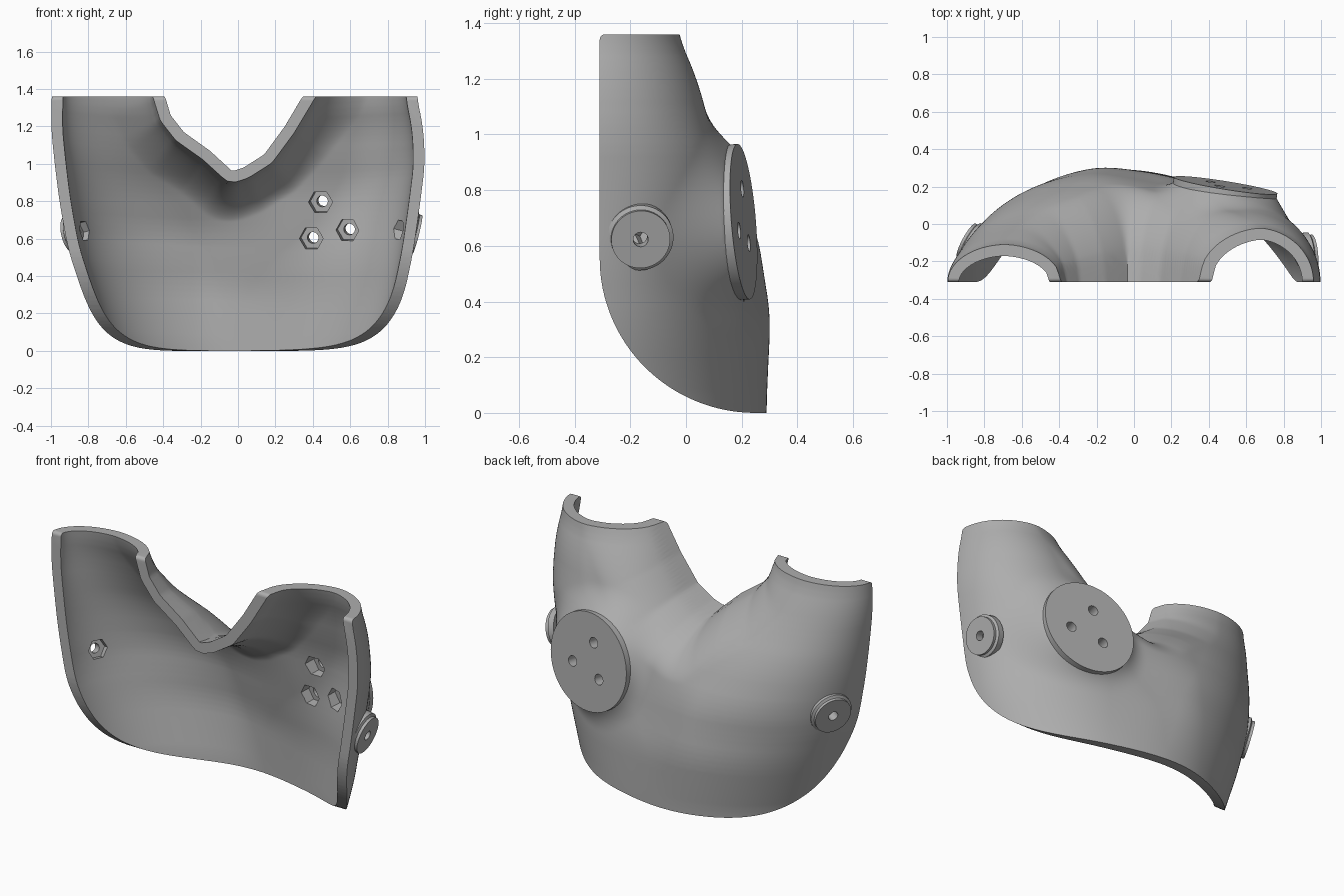
import bpy, bmesh, math
from mathutils import Vector, geometry

if "Cube" in bpy.data.objects:
    bpy.data.objects.remove(bpy.data.objects["Cube"])

grey = bpy.data.materials.new("moulded_grey")
grey.use_nodes = True
grey.diffuse_color = (0.42, 0.42, 0.42, 1)
grey.node_tree.nodes["Principled BSDF"].inputs["Base Color"].default_value = grey.diffuse_color

FRONT, TOP, WALL = -0.31, 1.36, 0.06
COLS, ROWS = 210, 130

# Outline tables: (height, value)
LEFT_X = [(0, -.73), (.3, -.83), (.55, -.91), (.8, -.955), (1, -.98), (1.2, -1), (1.36, -.995)]
RIGHT_X = [(0, .80), (.3, .89), (.55, .94), (.8, .975), (1, 1), (1.2, .99), (1.36, .955)]
DEPTH_L = [(0, .61), (.35, .622), (.65, .565), (.9, .45), (1.1, .32), (1.36, .19)]
DEPTH_R = [(0, .58), (.3, .56), (.45, .52), (.65, .48), (.9, .44), (1.05, .39), (1.2, .35), (1.36, .28)]
ROUND_L = [(0, .76), (.5, .77), (.9, .58), (1.1, .45), (1.36, .305)]
ROUND_R = [(0, .8), (.3, .85), (.5, .75), (.7, .55), (.9, .45), (1.1, .4), (1.36, .305)]
ROUND_NOTCH = [(.9, .25), (1.36, .32)]
NOTCH = [Vector(p) for p in ((-.41, 1.6), (-.39, 1.36), (-.36, 1.26), (-.29, 1.17), (-.15, 1.07),
                             (-.03, .96), (.03, .98), (.14, 1.05), (.25, 1.2), (.345, 1.36), (.48, 1.6))]

# Large mounting pad on the back
PAD_C, PAD_N, PAD_R = Vector((.49, .207, .687)), Vector((.16, 1, .08)).normalized(), .28


def lerp(table, z):
    if z <= table[0][0]:
        return table[0][1]
    for (a, va), (b, vb) in zip(table, table[1:]):
        if z <= b:
            return va + (vb - va) * (z - a) / (b - a)
    return table[-1][1]


def smooth(table, z):
    return sum(lerp(table, z + k * .035) for k in (-2, -1, 0, 1, 2)) / 5


def quarter(t):
    s = min(abs(t), 1)
    return math.copysign(math.sqrt(1 - (1 - s) ** 2), t)


def soft_quarter(t, e=.07):
    return t * quarter(e) / e if abs(t) < e else quarter(t)


def notch_distance(x, z):
    # Distance to the notch line, negative inside the opening
    p, best, sign = Vector((x, z)), 9, 1
    for a, b in zip(NOTCH, NOTCH[1:]):
        q, f = geometry.intersect_point_line(p, a, b)
        best = min(best, (p - a.lerp(b, min(1, max(0, f)))).length)
        if a.x <= x <= b.x and z > a.y + (b.y - a.y) * (x - a.x) / (b.x - a.x):
            sign = -1
    return best * sign


def back_y(x, z, xl, xr):
    k = min(1, max(0, (x + .25) / .6))
    k = k * k * (3 - 2 * k)
    depth = smooth(DEPTH_L, z) * (1 - k) + smooth(DEPTH_R, z) * k
    sides = quarter(max(0, x - xl) / smooth(ROUND_L, z)) * quarter(max(0, xr - x) / smooth(ROUND_R, z))
    return FRONT + depth * sides * soft_quarter(notch_distance(x, z) / smooth(ROUND_NOTCH, z))


def pad_y(x, z):
    return PAD_C.y - ((x - PAD_C.x) * PAD_N.x + (z - PAD_C.z) * PAD_N.z) / PAD_N.y


def pad_fillet(co):
    # Raise the outer skin into a concave fillet round the pad
    level = pad_y(co.x, co.z) - .02
    s = (math.hypot(co.x - PAD_C.x, co.z - PAD_C.z) - .268) / .14
    if level > co.y > FRONT - .01 and s < 1:
        co.y = level + (co.y - level) * (1 - (1 - max(0, s)) ** 2.3)


def finish(name, bm):
    bmesh.ops.recalc_face_normals(bm, faces=bm.faces)
    me = bpy.data.meshes.new(name)
    bm.to_mesh(me)
    bm.free()
    me.materials.append(grey)
    ob = bpy.data.objects.new(name, me)
    bpy.context.collection.objects.link(ob)
    return ob


def lathe(bm, profile, centre, axis, sides=64):
    # Closed solid of revolution from (radius, offset along axis) points
    rot = Vector(axis).to_track_quat('Z', 'Y')
    rings = [[bm.verts.new(Vector(centre) + rot @ Vector((r * math.cos(math.tau * i / sides),
              r * math.sin(math.tau * i / sides), h))) for i in range(sides)] for r, h in profile]
    for a, b in zip(rings, rings[1:]):
        for i in range(sides):
            j = (i + 1) % sides
            bm.faces.new((a[i], a[j], b[j], b[i]))
    bm.faces.new(rings[0][::-1])
    bm.faces.new(rings[-1])


# Shell skin: rows by height, columns from side to side
bm = bmesh.new()
grid = []
for r in range(ROWS + 1):
    z = -.06 + (TOP + .12) * r / ROWS
    xl, xr = smooth(LEFT_X, z), smooth(RIGHT_X, z)
    row = [(xl, FRONT - .15)]
    for c in range(COLS + 1):
        x = (xl + xr) / 2 - (xr - xl) / 2 * math.cos(math.pi * c / COLS)
        row.append((x, back_y(x, z, xl, xr)))
    row.append((xr, FRONT - .15))
    grid.append([bm.verts.new((x, y, z)) for x, y in row])
for a, b in zip(grid, grid[1:]):
    for i in range(len(a) - 1):
        bm.faces.new((a[i + 1], a[i], b[i], b[i + 1]))
bm.normal_update()

# Inner skin offset by the wall thickness, then joined round the border
inner = [[bm.verts.new(v.co - v.normal * WALL) for v in row] for row in grid]
for row in grid:
    for v in row:
        pad_fillet(v.co)
for a, b in zip(inner, inner[1:]):
    for i in range(len(a) - 1):
        bm.faces.new((a[i], a[i + 1], b[i + 1], b[i]))


def border(g):
    return g[0] + [r[-1] for r in g[1:-1]] + g[-1][::-1] + [r[0] for r in g[-2:0:-1]]


bo, bi = border(grid), border(inner)
for i in range(len(bo)):
    j = (i + 1) % len(bo)
    bm.faces.new((bo[i], bo[j], bi[j], bi[i]))
shell = finish("shell", bm)

# Trim block: flat front and top with a small round between, large round below
bm = bmesh.new()
side = [(.7, 0), (.7, TOP)]
for cy, cz, ry, rz, start, n in ((FRONT + .02, TOP - .02, .02, .02, 1, 6), (.25, .555, .56, .555, 2, 32)):
    for i in range(n + 1):
        t = math.pi / 2 * (start + i / n)
        side.append((cy + ry * math.cos(t), cz + rz * math.sin(t)))
face = bm.faces.new([bm.verts.new((-1.5, y, z)) for y, z in side])
ext = bmesh.ops.extrude_face_region(bm, geom=[face])["geom"]
bmesh.ops.translate(bm, verts=[v for v in ext if isinstance(v, bmesh.types.BMVert)], vec=(3, 0, 0))
trim = finish("trim_cutter", bm)

# Pad and side bosses
bm = bmesh.new()
lathe(bm, [(PAD_R - .01, -.055), (PAD_R, -.045), (PAD_R, 0)], PAD_C, PAD_N, 96)
pad = finish("mounting_pad", bm)
BOSSES = {"left_boss": ((.93, -.165, .63), (.96, .08, -.24)),
          "right_boss": ((-.87, -.105, .63), (-.86, .46, -.22))}
parts = [shell, pad]
for name, (c, n) in BOSSES.items():
    bm = bmesh.new()
    lathe(bm, [(.12, -.03), (.12, .006), (.106, .014), (.106, .03)], c, n)
    parts.append(finish(name, bm))

# Bolt holes with hexagonal nut pockets on the inside
holes, pockets = bmesh.new(), bmesh.new()
for x, z in ((.46, .805), (.41, .61), (.605, .655)):
    centre = (x, pad_y(x, z), z)
    lathe(holes, [(.03, -.3), (.03, .1)], centre, PAD_N, 32)
    lathe(pockets, [(.064, -.3), (.064, -.06)], centre, PAD_N, 6)
for c, n in BOSSES.values():
    lathe(holes, [(.027, -.2), (.027, .1)], c, n, 32)
    lathe(pockets, [(.058, -.2), (.058, -.02)], c, n, 6)
cutters = [finish("hole_cutter", holes), finish("pocket_cutter", pockets)]

# Apply the cuts and shade
for ob in parts:
    jobs = [(c, 'DIFFERENCE') for c in cutters]
    if ob is shell:
        jobs.insert(0, (trim, 'INTERSECT'))
    for cutter, op in jobs:
        mod = ob.modifiers.new(cutter.name, 'BOOLEAN')
        mod.object, mod.operation, mod.solver = cutter, op, 'EXACT'
    mesh = bpy.data.meshes.new_from_object(ob.evaluated_get(bpy.context.evaluated_depsgraph_get()))
    ob.modifiers.clear()
    ob.data = mesh
    bpy.ops.object.select_all(action='DESELECT')
    ob.select_set(True)
    bpy.context.view_layer.objects.active = ob
    bpy.ops.object.shade_smooth_by_angle(angle=math.radians(38))
for c in cutters + [trim]:
    bpy.data.objects.remove(c)
